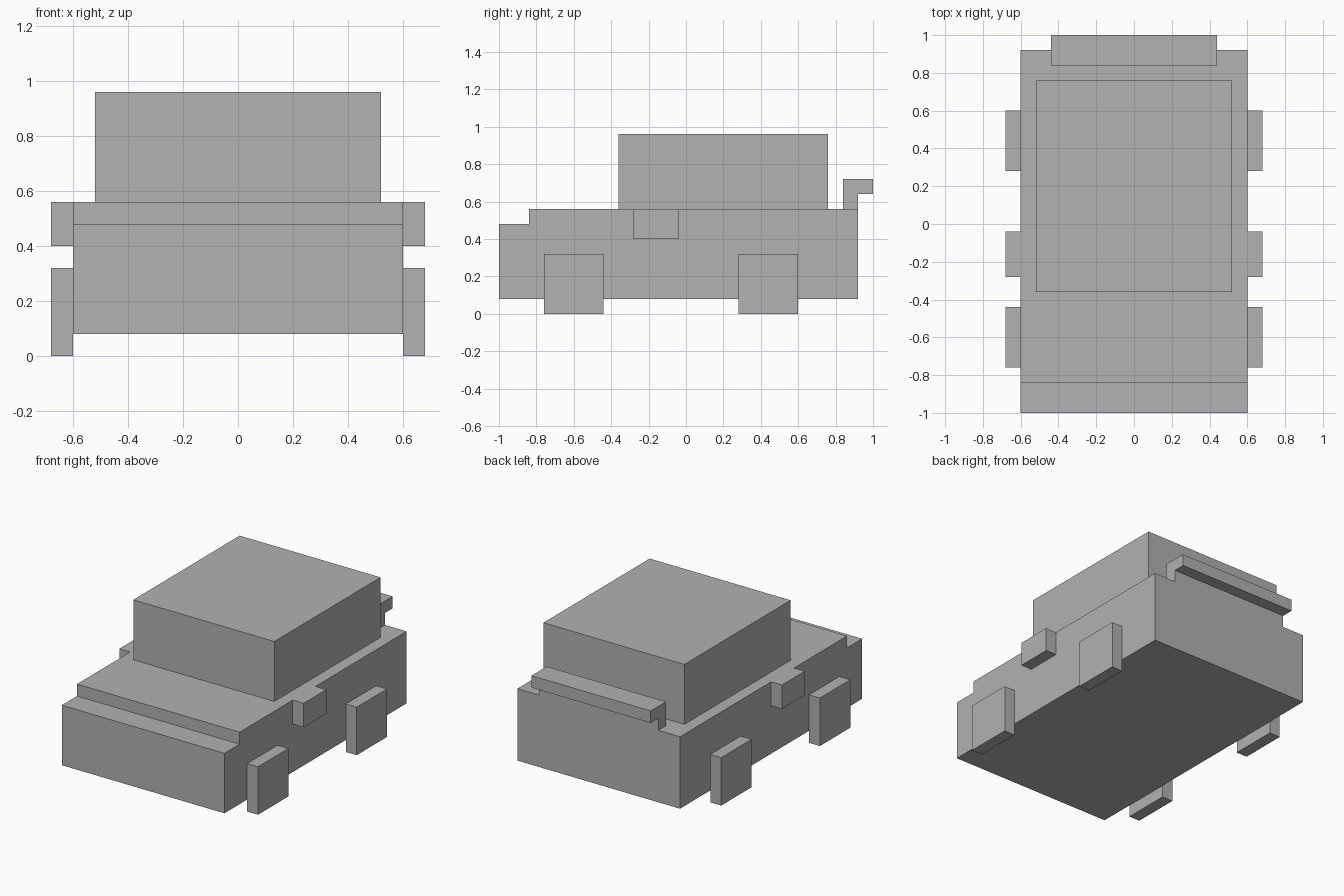
import bpy
import bmesh

cube = bpy.data.objects.get("Cube")
if cube:
    bpy.data.objects.remove(cube, do_unlink=True)

GREY = (0.445, 0.445, 0.445, 1)
grey = bpy.data.materials.new("plain grey")
grey.use_nodes = True
grey.diffuse_color = GREY
grey.node_tree.nodes["Principled BSDF"].inputs["Base Color"].default_value = GREY


def extrude_profile(name, profile, x0, x1):
    """Sweep a (y, z) side profile along x from x0 to x1."""
    bm = bmesh.new()
    face = bm.faces.new([bm.verts.new((x0, y, z)) for y, z in profile])
    swept = bmesh.ops.extrude_face_region(bm, geom=[face])["geom"]
    verts = [v for v in swept if isinstance(v, bmesh.types.BMVert)]
    bmesh.ops.translate(bm, vec=(x1 - x0, 0, 0), verts=verts)
    bmesh.ops.recalc_face_normals(bm, faces=bm.faces)
    mesh = bpy.data.meshes.new(name)
    bm.to_mesh(mesh)
    bm.free()
    mesh.materials.append(grey)
    obj = bpy.data.objects.new(name, mesh)
    bpy.context.collection.objects.link(obj)
    return obj


def box(name, x0, x1, y0, y1, z0, z1):
    return extrude_profile(name, [(y0, z0), (y1, z0), (y1, z1), (y0, z1)], x0, x1)


# Body with a step down at the front of the bonnet
body_profile = [(-1, 0.08), (0.92, 0.08), (0.92, 0.56),
                (-0.84, 0.56), (-0.84, 0.48), (-1, 0.48)]
extrude_profile("body", body_profile, -0.6, 0.6)

# Cabin
box("cabin", -0.52, 0.52, -0.36, 0.76, 0.56, 0.96)

# Rear spoiler with an overhanging lip
spoiler_profile = [(0.84, 0.56), (0.92, 0.56), (0.92, 0.64),
                   (1, 0.64), (1, 0.72), (0.84, 0.72)]
extrude_profile("rear_spoiler", spoiler_profile, -0.44, 0.44)

# Wheels and side mirrors, on both sides
for side, sign in (("left", 1), ("right", -1)):
    inner, outer = sorted((0.6 * sign, 0.68 * sign))
    box(f"front_wheel_{side}", inner, outer, -0.76, -0.44, 0, 0.32)
    box(f"rear_wheel_{side}", inner, outer, 0.28, 0.6, 0, 0.32)
    box(f"side_mirror_{side}", inner, outer, -0.28, -0.04, 0.4, 0.56)
